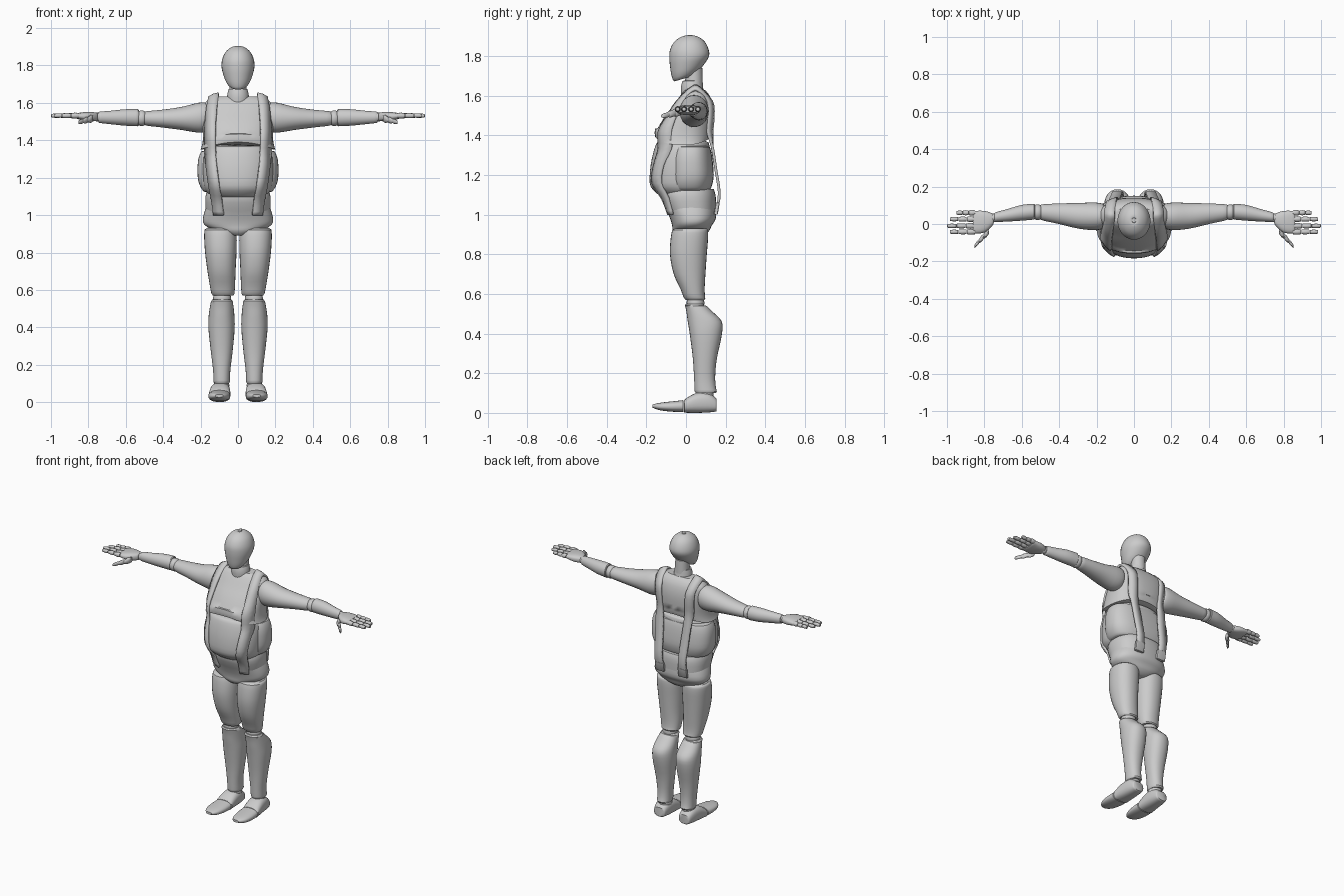
import bpy, bmesh
from math import cos, sin, pi, radians, copysign
from mathutils import Vector
from mathutils.bvhtree import BVHTree

cube = bpy.data.objects.get("Cube")
if cube:
    bpy.data.objects.remove(cube)

grey = bpy.data.materials.new("plain grey")
grey.use_nodes = True
grey.diffuse_color = (0.6, 0.6, 0.6, 1)
grey.node_tree.nodes["Principled BSDF"].inputs["Base Color"].default_value = (0.6, 0.6, 0.6, 1)
parts = []


def finish(name, bm):
    """Turn a bmesh into a grey object."""
    bmesh.ops.recalc_face_normals(bm, faces=bm.faces)
    mesh = bpy.data.meshes.new(name)
    bm.to_mesh(mesh)
    bm.free()
    mesh.materials.append(grey)
    ob = bpy.data.objects.new(name, mesh)
    bpy.context.collection.objects.link(ob)
    parts.append(ob)
    return ob


def smooth(rows, steps):
    """Catmull-Rom interpolation through rows of numbers."""
    out = []
    for i in range(len(rows) - 1):
        p0, p1 = rows[max(i - 1, 0)], rows[i]
        p2, p3 = rows[i + 1], rows[min(i + 2, len(rows) - 1)]
        for k in range(steps):
            t = k / steps
            out.append([0.5 * (2 * b + (c - a) * t + (2 * a - 5 * b + 4 * c - d) * t * t
                               + (3 * b - a - 3 * c + d) * t ** 3)
                        for a, b, c, d in zip(p0, p1, p2, p3)])
    return out + [list(rows[-1])]


def loft(name, axis, rows, side=1, n=28, power=2, steps=3, lip=0.9, warp=None):
    """Skin along an axis; rows are (position, centre a, centre b, radius a, radius b)."""
    rings = smooth(rows, steps)
    length = rings[-1][0] - rings[0][0]
    for end, shift in ((0, 0.02), (-1, -0.02)):
        t, a, b, ra, rb = rings[end]
        cap = [t, a, b, ra * lip, rb * lip]
        rings[end] = [t + length * shift, a, b, ra, rb]
        rings.insert(0 if end == 0 else len(rings), cap)
    bm = bmesh.new()
    loops = []
    for t, a, b, ra, rb in rings:
        loop = []
        for k in range(n):
            c, s = cos(2 * pi * k / n), sin(2 * pi * k / n)
            u = a + ra * copysign(abs(c) ** (2 / power), c)
            v = b + rb * copysign(abs(s) ** (2 / power), s)
            p = Vector({"x": (t, u, v), "y": (u, t, v), "z": (u, v, t)}[axis])
            if warp:
                p = warp(p)
            p.x *= side
            loop.append(bm.verts.new(p))
        loops.append(loop)
    for lo, hi in zip(loops, loops[1:]):
        for k in range(n):
            bm.faces.new((lo[k], lo[k - 1], hi[k - 1], hi[k]))
    bm.faces.new(loops[0])
    bm.faces.new(loops[-1])
    return finish(name, bm)


def ball(name, centre, radii):
    bm = bmesh.new()
    bmesh.ops.create_uvsphere(bm, u_segments=20, v_segments=12, radius=1)
    bmesh.ops.scale(bm, vec=radii, verts=bm.verts)
    bmesh.ops.translate(bm, vec=centre, verts=bm.verts)
    return finish(name, bm)


# Head and neck
def jaw(p):
    f = max(0, min(1, (1.82 - p.z) / 0.14))
    p.z += f * 0.3 * (p.y + 0.03)
    return p


loft("head", "z", [(1.905, 0, .02, .012, .014), (1.895, 0, .019, .04, .046),
                   (1.87, 0, .018, .068, .078), (1.83, 0, .017, .085, .098),
                   (1.79, 0, .016, .088, .1), (1.75, 0, .01, .08, .09),
                   (1.71, 0, 0, .066, .073), (1.68, 0, -.012, .045, .05)], warp=jaw)
loft("upper_neck", "z", [(1.65, 0, .04, .045, .045), (1.74, 0, .04, .043, .042)])
loft("lower_neck", "z", [(1.6, 0, .035, .06, .06), (1.64, 0, .03, .058, .056),
                         (1.675, 0, .032, .05, .05)])


# Torso
def hem(p):
    if p.z < 1.42:
        p.z += 0.025 - 0.04 * (p.x / 0.2) ** 2
    return p


chest = loft("chest", "z", [(1.635, 0, .045, .13, .045), (1.6, 0, .045, .178, .074),
                            (1.55, 0, .035, .188, .1), (1.49, 0, .015, .188, .125),
                            (1.41, 0, -.01, .188, .145), (1.36, 0, -.015, .2, .14)],
             n=48, power=2.4, warp=hem)
belly = loft("belly", "z", [(1.37, 0, -.015, .165, .128), (1.33, 0, -.02, .182, .14),
                            (1.25, 0, -.03, .188, .148), (1.16, 0, -.03, .182, .153),
                            (1.12, 0, -.02, .165, .142), (1.09, 0, -.01, .13, .115)],
             n=48, power=2.2)
loft("flank_roll", "z", [(1.345, 0, .02, .196, .1), (1.29, 0, .02, .214, .112),
                         (1.2, 0, .022, .215, .118), (1.15, 0, .02, .2, .112),
                         (1.12, 0, .02, .178, .1)], n=48, power=2.5)
waist = loft("waist", "z", [(1.13, 0, .01, .165, .13), (1.09, 0, .012, .175, .138),
                            (1.02, 0, .025, .172, .125)], n=48, power=2.4)
pelvis = loft("pelvis", "z", [(1.04, 0, .022, .172, .127), (.98, 0, .035, .188, .115),
                              (.945, 0, .03, .176, .1), (.915, 0, .025, .12, .09),
                              (.89, 0, .02, .05, .065)], n=48, power=2.3)

# Braces follow the surface of the torso
trees = []
for ob in (chest, belly, waist, pelvis):
    trees.append(BVHTree.FromPolygons([v.co for v in ob.data.vertices],
                                      [p.vertices[:] for p in ob.data.polygons]))


def surface(origin, direction):
    hits = [t.ray_cast(Vector(origin), Vector(direction)) for t in trees]
    hit = min((h for h in hits if h[0]), key=lambda h: h[3])
    return hit[0] - Vector(direction) * 0.007


def brace_edge(side, offset):
    path = []
    for z, x in ((1.0, .103), (1.08, .113), (1.16, .128), (1.25, .14), (1.33, .147),
                 (1.42, .15), (1.5, .146), (1.57, .14)):
        path.append(surface((x + offset, -1, z), (0, 1, 0)))
    for y in (.03, .065):
        path.append(surface((.13 + offset, y, 3), (0, 0, -1)))
    for z, x in ((1.57, .12), (1.5, .115), (1.42, .11)):
        path.append(surface((x + offset, 1, z), (0, -1, 0)))
    path += [Vector((x + offset, y, z)) for x, y, z in
             ((.103, .133, 1.34), (.095, .15, 1.23), (.088, .168, 1.11), (.085, .156, 1.03))]
    return [(side * x, y, z) for x, y, z in smooth(path, 3)]


for side, word in ((1, "left"), (-1, "right")):
    bm = bmesh.new()
    edges = [[bm.verts.new(p) for p in brace_edge(side, o)] for o in (-.027, 0, .027)]
    for inner, outer in zip(edges, edges[1:]):
        for i in range(len(inner) - 1):
            bm.faces.new((inner[i], outer[i], outer[i + 1], inner[i + 1]))
    strap = finish(word + "_brace", bm)
    solid = strap.modifiers.new("thickness", "SOLIDIFY")
    solid.thickness, solid.offset = 0.014, 0

    # Brace clip at the lower back
    loft(word + "_brace_clip", "z", [(1.0, .085, .15, .032, .01), (1.06, .085, .16, .032, .01)],
         side, n=16, power=6, steps=1)

    # Arm
    loft(word + "_upper_arm", "x", [(.16, .042, 1.525, .066, .075), (.21, .041, 1.521, .074, .08),
                                    (.3, .044, 1.517, .068, .062), (.4, .055, 1.516, .055, .048),
                                    (.5, .063, 1.517, .042, .038)], side)
    ball(word + "_elbow", (side * .515, .063, 1.518), (.035, .042, .042))
    loft(word + "_forearm", "x", [(.53, .066, 1.521, .042, .046), (.6, .06, 1.522, .042, .044),
                                  (.68, .046, 1.522, .033, .036), (.745, .036, 1.523, .026, .03)], side)
    ball(word + "_wrist", (side * .75, .033, 1.524), (.028, .024, .024))
    loft(word + "_palm", "x", [(.752, .025, 1.525, .03, .022), (.8, .012, 1.527, .058, .025),
                               (.86, .01, 1.53, .06, .016)], side, power=2.6)
    for finger, y, tip in (("little", .06, .95), ("ring", .026, .985),
                           ("middle", -.01, 1.0), ("index", -.042, .985)):
        step = (tip - .85) / 3
        for k in range(3):
            x, r = .85 + k * step, .0155 - .0018 * k
            loft(f"{word}_{finger}_finger_{k + 1}", "x",
                 [(x, y, 1.532, r * .85, r * .85), (x + step * .5, y, 1.532, r, r),
                  (x + step * .97, y, 1.531, r * .8, r * .75)], side, n=12, steps=2, lip=.75)
    for k in range(3):
        x, y, z, r = .775 + .025 * k, -.035 - .027 * k, 1.518 - .007 * k, .021 - .004 * k
        loft(f"{word}_thumb_{k + 1}", "x",
             [(x, y, z, r * .8, r * .85), (x + .014, y - .015, z - .004, r, r),
              (x + .027, y - .029, z - .007, r * .7, r * .7)], side, n=12, steps=2, lip=.7)

    # Leg
    loft(word + "_thigh", "z", [(.93, .095, .022, .082, .088), (.89, .094, .018, .087, .094),
                                (.8, .092, .012, .084, .093), (.7, .088, .018, .075, .08),
                                (.62, .083, .034, .067, .06), (.57, .08, .045, .06, .053)],
         side, power=2.2)
    ball(word + "_knee", (side * .085, .048, .555), (.048, .045, .048))
    loft(word + "_shin", "z", [(.55, .086, .043, .056, .05), (.51, .087, .068, .063, .066),
                               (.46, .088, .095, .069, .086), (.39, .088, .1, .07, .08),
                               (.27, .087, .095, .058, .06), (.17, .087, .094, .046, .053),
                               (.1, .087, .1, .044, .056)], side, power=2.2)
    ball(word + "_ankle", (side * .088, .095, .09), (.042, .045, .04))
    loft(word + "_heel", "y", [(.155, .093, .04, .04, .033), (.11, .094, .052, .05, .05),
                               (.05, .096, .05, .055, .05), (-.01, .099, .034, .058, .033)],
         side, power=2.6)
    loft(word + "_toes", "y", [(-.012, .099, .034, .058, .03), (-.07, .101, .032, .058, .026),
                               (-.13, .102, .032, .047, .019), (-.168, .1, .034, .022, .009)],
         side, power=2.4)

bpy.ops.object.select_all(action="DESELECT")
for ob in parts:
    ob.select_set(True)
bpy.context.view_layer.objects.active = parts[0]
bpy.ops.object.shade_smooth_by_angle(angle=radians(40))
